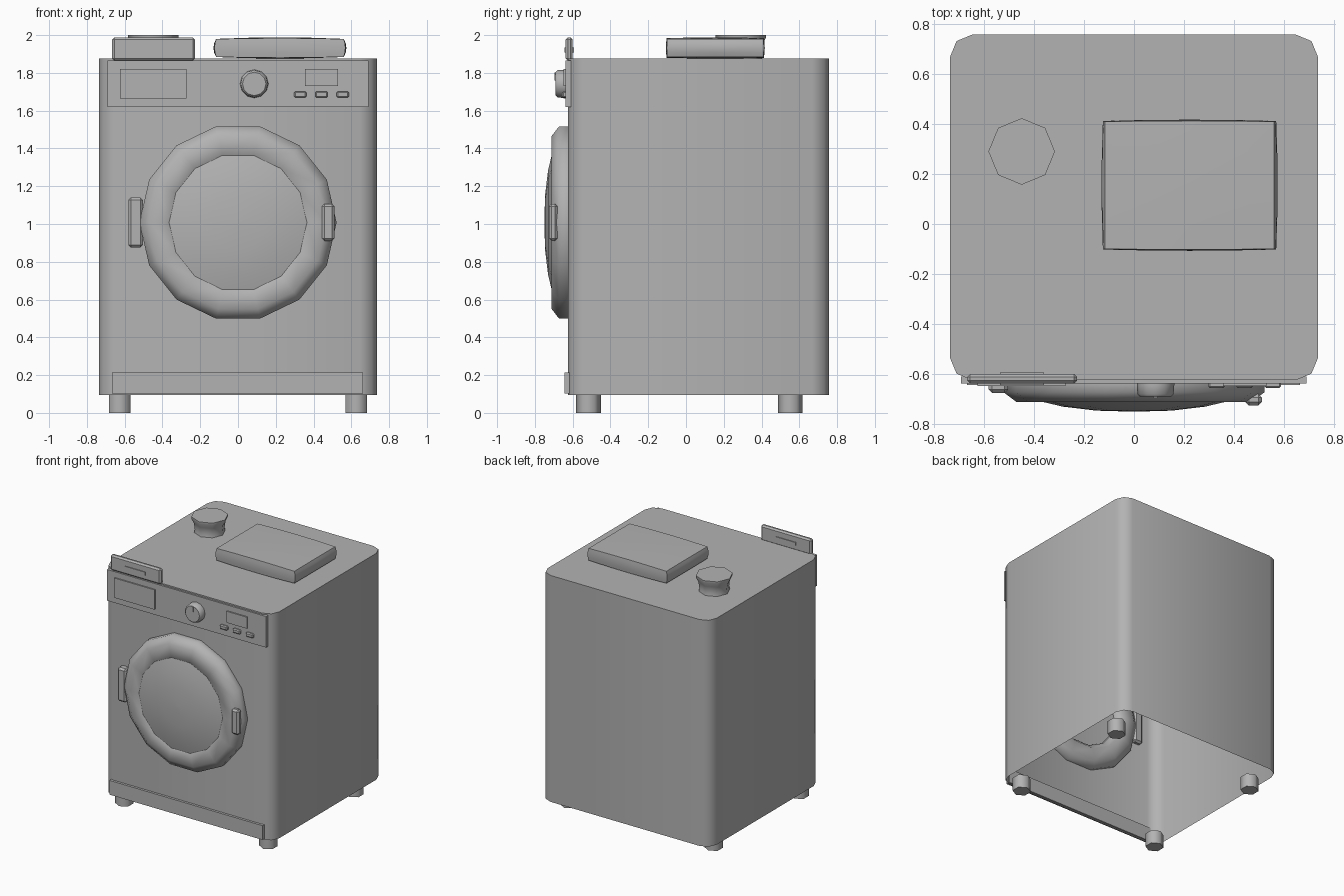
import bpy, bmesh, math
from mathutils import Vector

if "Cube" in bpy.data.objects:
    bpy.data.objects.remove(bpy.data.objects["Cube"])

GREY = bpy.data.materials.new("plain_grey")
GREY.diffuse_color = (0.45, 0.45, 0.45, 1)
GREY.use_nodes = True
GREY.node_tree.nodes["Principled BSDF"].inputs["Base Color"].default_value = GREY.diffuse_color


def finish(name, bm, angle=35, fix=True):
    if fix:
        bmesh.ops.recalc_face_normals(bm, faces=bm.faces)
    me = bpy.data.meshes.new(name)
    bm.to_mesh(me)
    bm.free()
    me.materials.append(GREY)
    ob = bpy.data.objects.new(name, me)
    bpy.context.collection.objects.link(ob)
    bpy.ops.object.select_all(action='DESELECT')
    ob.select_set(True)
    bpy.context.view_layer.objects.active = ob
    bpy.ops.object.shade_smooth_by_angle(angle=math.radians(angle))
    return ob


def box_bm(x, y, z):
    bm = bmesh.new()
    bmesh.ops.create_cube(bm, size=1)
    for v in bm.verts:
        v.co = Vector([(a + b) / 2 + c * (b - a) for (a, b), c in zip((x, y, z), v.co)])
    return bm


def box(name, x, y, z, bevel=0, segs=1):
    bm = box_bm(x, y, z)
    if bevel:
        bmesh.ops.bevel(bm, geom=bm.edges[:], offset=bevel, segments=segs,
                        profile=0.5, affect='EDGES')
    return finish(name, bm)


def lathe(name, profile, sides, axis, centre, closed=False, angle=50):
    """Spin (radius, position) points about the y or z axis."""
    bm = bmesh.new()
    rings = []
    for r, p in profile:
        ring = []
        for k in range(sides):
            t = 2 * math.pi * k / sides
            a, b = r * math.cos(t), r * math.sin(t)
            co = (a, p, b) if axis == 'y' else (a, b, p)
            ring.append(bm.verts.new(Vector(co) + Vector(centre)))
        rings.append(ring)
    pairs = list(zip(rings, rings[1:]))
    if closed:
        pairs.append((rings[-1], rings[0]))
    else:
        bm.faces.new(rings[0])
        bm.faces.new(rings[-1])
    for a, b in pairs:
        for k in range(sides):
            n = (k + 1) % sides
            bm.faces.new((a[k], a[n], b[n], b[k]))
    return finish(name, bm, angle)


# Cabinet: rounded upright corners, open underneath
bm = box_bm((-0.735, 0.735), (-0.624, 0.757), (0.095, 1.875))
upright = [e for e in bm.edges if abs(e.verts[0].co.z - e.verts[1].co.z) > 1]
bmesh.ops.bevel(bm, geom=upright, offset=0.088, segments=2, profile=0.5, affect='EDGES')
bmesh.ops.recalc_face_normals(bm, faces=bm.faces)
bmesh.ops.delete(bm, geom=[f for f in bm.faces if f.normal.z < -0.9], context='FACES_ONLY')
finish("cabinet", bm, 50, fix=False)

# Six-sided feet
for side, x in (("left", -0.627), ("right", 0.627)):
    for end, y in (("front", -0.517), ("back", 0.552)):
        bm = bmesh.new()
        bmesh.ops.create_cone(bm, cap_ends=True, segments=6, radius1=0.066,
                              radius2=0.066, depth=0.105)
        bmesh.ops.translate(bm, verts=bm.verts, vec=(x, y, 0.0525))
        finish(f"{end}_{side}_foot", bm, 65)

# Control panel, drawer, display and kick plate
box("control_panel", (-0.692, 0.69), (-0.638, -0.61), (1.62, 1.865))
box("soap_drawer", (-0.625, -0.273), (-0.648, -0.63), (1.665, 1.82))
box("display", (0.355, 0.53), (-0.648, -0.63), (1.73, 1.82))
box("kick_plate", (-0.668, 0.663), (-0.643, -0.61), (0.103, 0.215))

# Buttons
for i, x in enumerate((0.33, 0.442, 0.555)):
    box(f"button_{i + 1}", (x - 0.033, x + 0.033), (-0.656, -0.63), (1.669, 1.702), 0.007)

# Program knob with pointer
lathe("knob", [(0.075, -0.63), (0.075, -0.645), (0.072, -0.68), (0.062, -0.69)],
      12, 'y', (0.086, 0, 1.742), angle=40)
box("knob_pointer", (0.078, 0.094), (-0.695, -0.68), (1.76, 1.802))

# Porthole door: rounded ring and domed glass
lathe("door_ring", [(0.522, -0.598), (0.522, -0.672), (0.47, -0.711), (0.365, -0.711),
                    (0.335, -0.672), (0.335, -0.598), (0.375, -0.56), (0.47, -0.56)],
      14, 'y', (0, 0, 1.008), closed=True, angle=60)
lathe("door_glass", [(0.355, -0.67), (0.365, -0.711), (0.285, -0.73), (0.15, -0.746),
                     (0.01, -0.75)], 14, 'y', (0, 0, 1.008))
box("door_hinge", (-0.581, -0.503), (-0.676, -0.59), (0.875, 1.14), 0.014)
box("door_handle", (0.445, 0.511), (-0.726, -0.68), (0.91, 1.107), 0.014)

# Upright tray front above the panel, with its grip bar
box("raised_tray", (-0.667, -0.227), (-0.637, -0.6), (1.865, 1.988), 0.012)
box("tray_grip", (-0.535, -0.36), (-0.643, -0.594), (1.908, 1.934))

# Folded towel: a slab with slightly bulging sides
bm = box_bm((-1, 1), (-1, 1), (-1, 1))
bmesh.ops.subdivide_edges(bm, edges=bm.edges[:], cuts=3, use_grid_fill=True)
for v in bm.verts:
    x, y, z = v.co
    v.co = (0.222 + x * (0.338 + 0.014 * (1 - z * z) * (1 - 0.4 * y * y)),
            0.155 + y * (0.252 + 0.01 * (1 - 0.5 * x * x) * (1 - 0.5 * z * z)),
            1.932 + z * (0.046 + 0.01 * (1 - x * x * 0.8) * (1 - 0.4 * y * y)))
finish("folded_towel", bm, 40)

# Eight-sided cup on the lid
lathe("cup", [(0.113, 1.872), (0.108, 1.9), (0.115, 1.95), (0.133, 1.985), (0.133, 2.0)],
      8, 'z', (-0.449, 0.29, 0))
